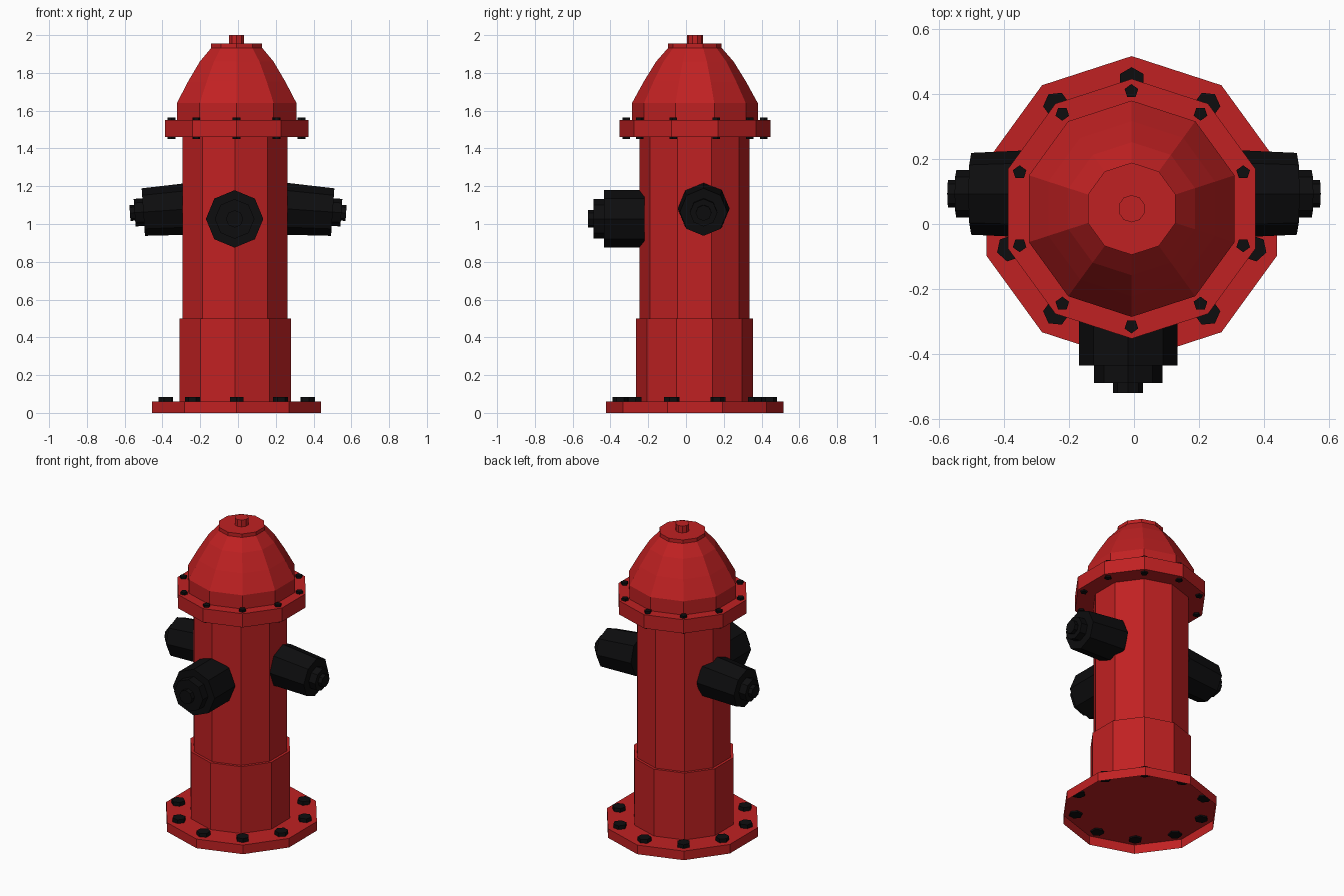
import bpy, bmesh
from math import sin, cos, pi, radians
from mathutils import Matrix, Vector

if "Cube" in bpy.data.objects:
    bpy.data.objects.remove(bpy.data.objects["Cube"])


def material(name, color):
    m = bpy.data.materials.new(name)
    m.diffuse_color = (*color, 1)
    m.use_nodes = True
    m.node_tree.nodes["Principled BSDF"].inputs["Base Color"].default_value = m.diffuse_color
    return m


RED = material("red_paint", (0.53, 0.015, 0.016))
BLACK = material("black_paint", (0.004, 0.004, 0.0045))


def add_lathe(bm, profile, sides, matrix, phase=0.0, bottom=True):
    """Capped faceted solid of revolution from (radius, height) points."""
    rings = []
    for r, h in profile:
        ring = []
        for i in range(sides):
            a = phase + 2 * pi * i / sides
            ring.append(bm.verts.new(matrix @ Vector((r * cos(a), r * sin(a), h))))
        rings.append(ring)
    for lo, hi in zip(rings, rings[1:]):
        for i in range(sides):
            j = (i + 1) % sides
            bm.faces.new((lo[i], lo[j], hi[j], hi[i]))
    if bottom:
        bm.faces.new(rings[0][::-1])
    bm.faces.new(rings[-1])


def finish(name, bm, mat):
    bmesh.ops.recalc_face_normals(bm, faces=bm.faces)
    me = bpy.data.meshes.new(name)
    bm.to_mesh(me)
    bm.free()
    me.materials.append(mat)
    ob = bpy.data.objects.new(name, me)
    bpy.context.collection.objects.link(ob)
    return ob


def part(name, profile, sides, matrix, mat, bottom=True):
    bm = bmesh.new()
    add_lathe(bm, profile, sides, matrix, pi / 2, bottom)
    return finish(name, bm, mat)


def bolt_ring(name, ring_r, bolt_r, z0, z1, sides, cx):
    bm = bmesh.new()
    for i in range(10):
        a = pi / 2 + 2 * pi * i / 10
        pos = Matrix.Translation((cx + ring_r * cos(a), CY + ring_r * sin(a), 0))
        add_lathe(bm, [(bolt_r, z0), (bolt_r, z1)], sides, pos, a)
    return finish(name, bm, BLACK)


CY = 0.047
wide = Matrix.Translation((-0.007, CY, 0))
narrow = Matrix.Translation((-0.015, CY - 0.002, 0))

# Ten-sided barrel and flanges (the base is open underneath)
part("base_flange", [(0.47, 0), (0.47, 0.06)], 10, wide, RED, bottom=False)
part("lower_barrel", [(0.31, 0.06), (0.31, 0.5)], 10, narrow, RED, bottom=False)
part("upper_barrel", [(0.292, 0.5), (0.292, 1.46)], 10, narrow, RED, bottom=False)
part("cap_flange", [(0.4, 1.46), (0.4, 1.55)], 10, wide, RED)

# Dome, lid and operating nut
part("dome", [(0.333, 1.55), (0.333, 1.64), (0.27, 1.755), (0.205, 1.86), (0.135, 1.94)],
     10, wide, RED, bottom=False)
part("lid", [(0.142, 1.93), (0.142, 1.955)], 10, wide, RED)
part("top_nut", [(0.042, 1.94), (0.042, 2.0)], 10, wide, RED)

# Flange bolts
bolt_ring("base_bolts", 0.395, 0.041, 0.05, 0.085, 6, -0.007)
bolt_ring("cap_bolts", 0.362, 0.022, 1.45, 1.565, 5, -0.008)

# Front outlet, pointing to -y
front = Matrix.Translation((-0.018, 0, 1.027)) @ Matrix.Rotation(radians(90), 4, 'X')
part("front_outlet",
     [(0.152, 0.22), (0.152, 0.435), (0.105, 0.435), (0.105, 0.49), (0.046, 0.49), (0.046, 0.52)],
     8, front, BLACK)

# Side outlets, tapered and tilted slightly downward
for name, s in (("right_outlet", 1), ("left_outlet", -1)):
    side = (Matrix.Translation((0.26 * s, 0.093, 1.08))
            @ Matrix.Rotation(s * radians(94), 4, 'Y'))
    part(name,
         [(0.138, -0.02), (0.137, 0.0), (0.126, 0.242), (0.073, 0.242),
          (0.073, 0.288), (0.042, 0.288), (0.042, 0.313)],
         8, side, BLACK)
